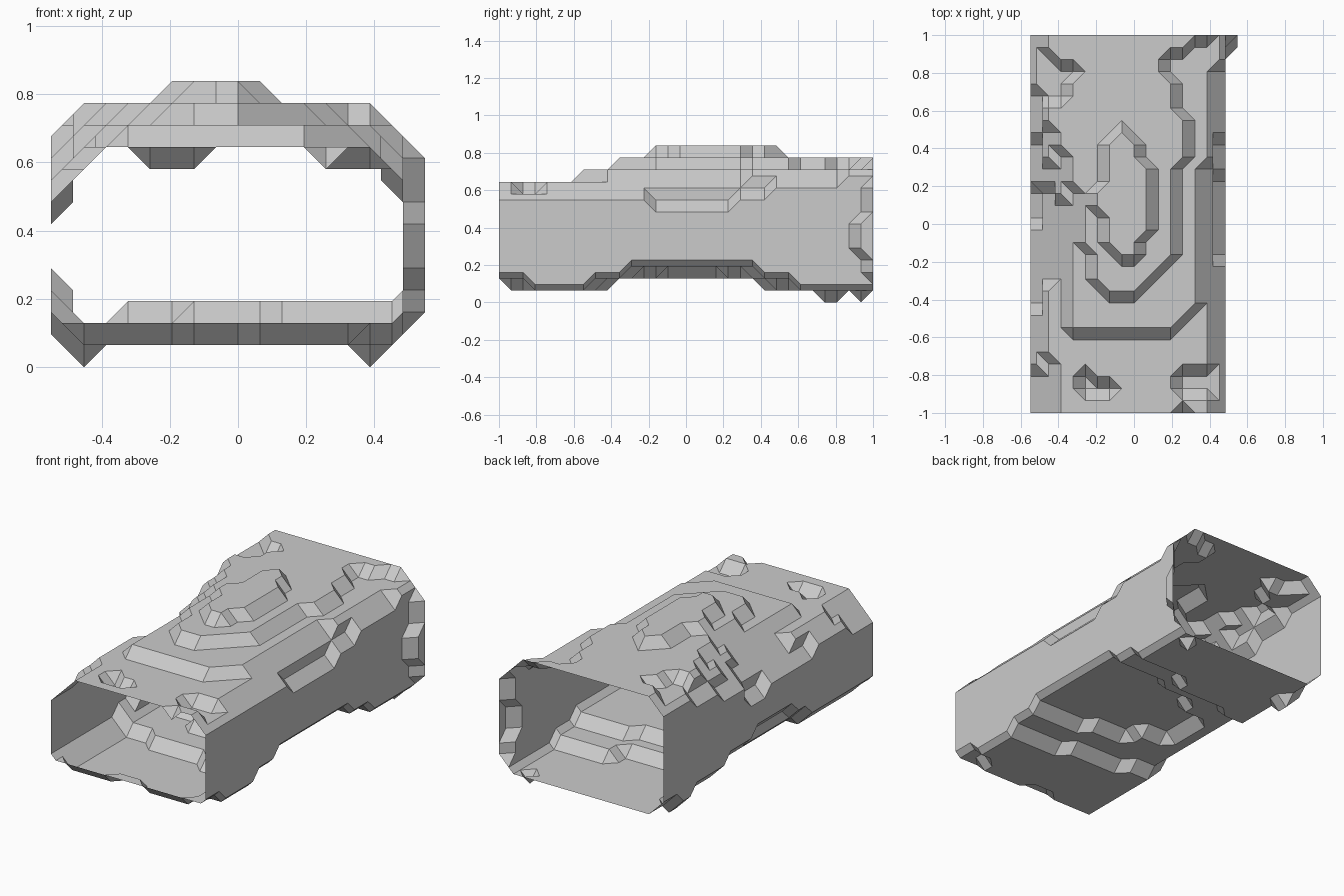
import bpy
import bmesh
from itertools import product
from mathutils import Vector

cube = bpy.data.objects.get("Cube")
if cube:
    bpy.data.objects.remove(cube, do_unlink=True)

UNIT = 2 / 31            # size of one grid step
ROWS = 32                # grid rows from front to back

# Raised roof terraces: (first row, last row, left column, right column)
CROWN = [(13, 13, -1, 0), (14, 14, -2, 0), (15, 16, -2, 1), (17, 18, -3, 1),
         (19, 20, -2, 1), (21, 22, -2, 0), (23, 23, -1, -1)]
UPPER = [(10, 10, -2, 0), (11, 11, -3, 1), (12, 12, -3, 2), (13, 13, -3, 3),
         (14, 20, -8, 3), (21, 24, -8, 4), (25, 27, -8, 3), (28, 29, -8, 2),
         (30, 30, -8, 4), (31, 31, -8, 6)]
LOWER = [(7, 7, -5, 3), (8, 8, -5, 4), (9, 31, -8, 8)]

# Rows where each left roof column climbs one step
LEFT_RISES = {-8: (19, 23, 27), -7: (19, 21, 24), -6: (18, 22), -5: (19,)}

# Roof cells that sink or rise by one step
ROOF_PITS = [(2, 2, -4, -2), (3, 3, -4, -4),              # front pit
             (0, 0, 4, 4), (2, 3, 4, 6),                  # front corner recess
             (16, 18, -8, -8),                            # side notch
             (26, 27, -7, -6), (28, 28, -7, -5), (29, 29, -7, -7),
             (13, 19, 7, 7), (21, 22, 7, 7)]              # side ledge
ROOF_BUMPS = [(4, 8, -8, -8), (5, 10, -7, -7)]

# Floor terraces, pits and bumps
FLOOR_HIGH = [(11, 21, 2, 8), (12, 20, -2, 8), (14, 18, -5, 8)]
FLOOR_MID = [(0, 0, -8, 8), (0, 1, -2, 0), (0, 2, 6, 8), (10, 21, -8, 8),
             (8, 24, 2, 8), (9, 22, -4, 8)]
FLOOR_PITS = [(27, 28, -8, -7), (30, 30, 6, 6)]
FLOOR_BUMPS = [(12, 17, -8, -8)]


def covered(spans, i, j):
    return any(a <= j <= b and lo <= i <= hi for a, b, lo, hi in spans)


def steps(j, rows):
    """How many of the given rows have been passed."""
    return sum(j >= r for r in rows)


def roof(i, j):
    height = 10
    for level, spans in ((11, LOWER), (12, UPPER), (13, CROWN)):
        if covered(spans, i, j):
            height = level
    left_slope = i + 16 + steps(j, LEFT_RISES.get(i, ()))
    right_slope = 16 + steps(j, (21, 29)) - i
    height = min(height, left_slope, right_slope)
    return height + covered(ROOF_BUMPS, i, j) - covered(ROOF_PITS, i, j)


def floor(i, j):
    height = 1
    if covered(FLOOR_MID, i, j):
        height = 2
    if covered(FLOOR_HIGH, i, j):
        height = 3
    left_slope = -6 - i + (10 <= j < 22)
    height = max(height, left_slope)
    return height + covered(FLOOR_BUMPS, i, j) - covered(FLOOR_PITS, i, j)


def build_field():
    """Set of grid points that lie inside the tunnel."""
    inside = set()
    for i, j in product(range(-8, 8), range(ROWS)):
        for k in range(floor(i, j), roof(i, j)):
            inside.add((i, j, k))
    # side bulge at the back end
    inside.update((8, ROWS - 1, k) for k in range(2, 10))
    inside.update((8, ROWS - 2, k) for k in range(4, 7))
    return inside


def cell_loops(cell, inside):
    """Closed outlines that separate inside from outside in one grid cell."""
    follow = {}
    for axis, side in product(range(3), range(2)):
        ring = [(0, 0), (1, 0), (1, 1), (0, 1)]
        if not side:
            ring.reverse()
        corners = []
        for b, c in ring:
            p = list(cell)
            p[axis] += side
            p[(axis + 1) % 3] += b
            p[(axis + 2) % 3] += c
            corners.append(tuple(p))
        crossings = []
        for n, p in enumerate(corners):
            q = corners[(n + 1) % 4]
            if (p in inside) != (q in inside):
                key = tuple(a + b for a, b in zip(p, q))
                crossings.append((key, p in inside))
        for n, (key, leaving) in enumerate(crossings):
            if leaving:
                follow[key] = crossings[(n + 1) % len(crossings)][0]
    while follow:
        start, point = follow.popitem()
        loop = [start]
        while point != start:
            loop.append(point)
            point = follow.pop(point)
        yield loop


def fans(loop):
    """Every way to cut a loop into a fan of triangles."""
    for n in range(len(loop)):
        ring = loop[n:] + loop[:n]
        yield [(ring[0], a, b) for a, b in zip(ring[1:], ring[2:])]


def flatness(fan):
    """Count neighbouring triangles that share a plane; small area breaks ties."""
    crosses = []
    for a, b, c in fan:
        a, b, c = Vector(a), Vector(b), Vector(c)
        crosses.append((b - a).cross(c - a))
    flat = sum(m.normalized().dot(n.normalized()) > 0.999
               for m, n in zip(crosses, crosses[1:]))
    return flat, -sum(n.length for n in crosses)


# Skin the field with bevelled faces; both ends stay open
field = build_field()
bm = bmesh.new()
verts = {}


def vertex(key):
    if key not in verts:
        x, y, z = (c / 2 for c in key)
        verts[key] = bm.verts.new(Vector((x, y - (ROWS - 1) / 2, z + 0.5)) * UNIT)
    return verts[key]


for cell in product(range(-9, 9), range(ROWS - 1), range(-2, 14)):
    for loop in cell_loops(cell, field):
        for triangle in max(fans(loop), key=flatness):
            bm.faces.new([vertex(key) for key in triangle])

# Merge coplanar faces into large flat panels
bmesh.ops.dissolve_limit(bm, angle_limit=0.01, verts=bm.verts[:], edges=bm.edges[:])
bmesh.ops.recalc_face_normals(bm, faces=bm.faces[:])
top = max(bm.faces, key=lambda f: f.calc_center_median().z)
if top.normal.z < 0:
    bmesh.ops.reverse_faces(bm, faces=bm.faces[:])

mesh = bpy.data.meshes.new("tunnel_shell")
bm.to_mesh(mesh)
bm.free()
shell = bpy.data.objects.new("tunnel_shell", mesh)
bpy.context.collection.objects.link(shell)

# Plain stone grey
stone = bpy.data.materials.new("stone_grey")
stone.use_nodes = True
colour = (0.6, 0.6, 0.6, 1)
stone.diffuse_color = colour
for node in stone.node_tree.nodes:
    if node.type == "BSDF_PRINCIPLED":
        node.inputs["Base Color"].default_value = colour
mesh.materials.append(stone)
